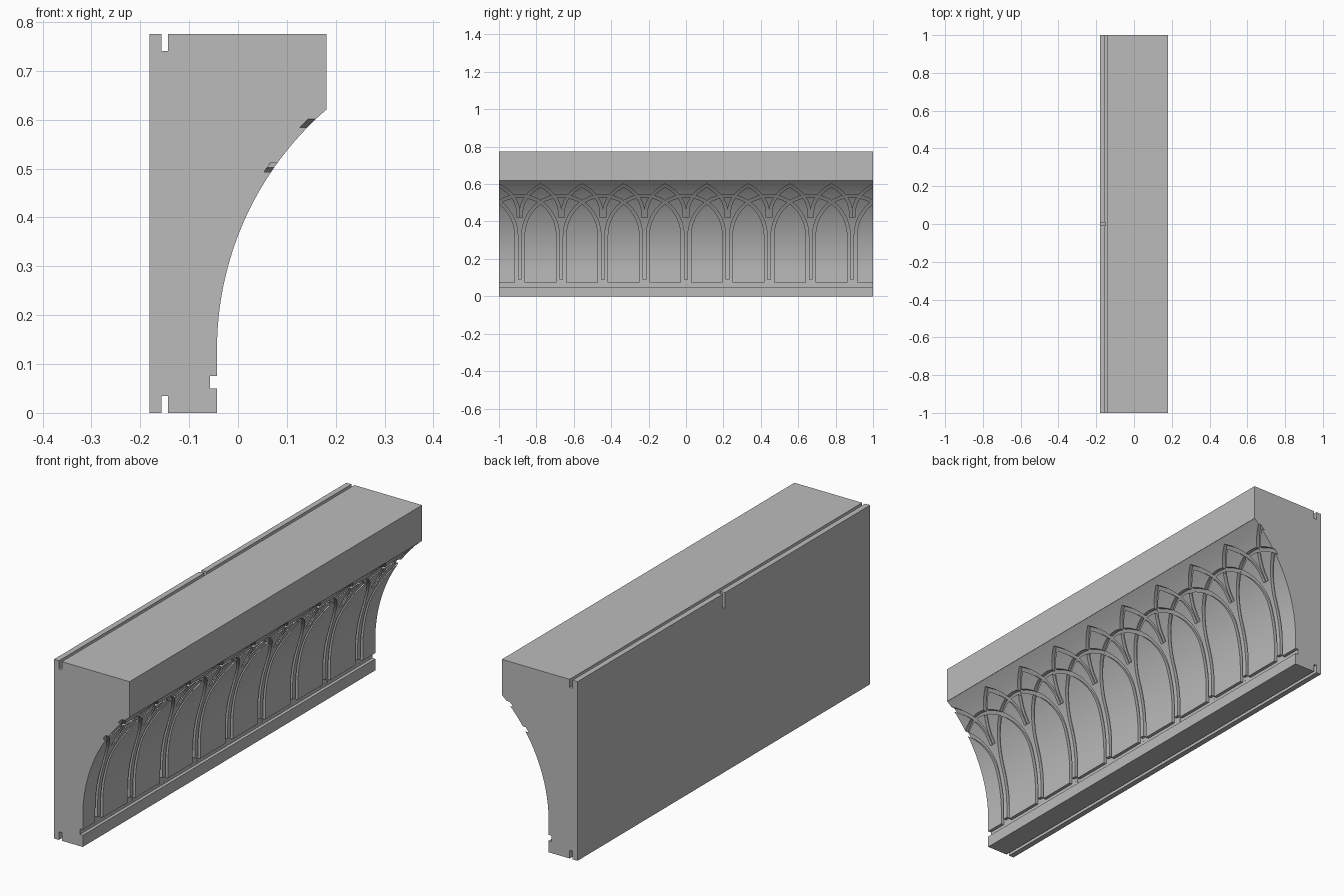
import bpy, math
from mathutils import Vector

if "Cube" in bpy.data.objects:
    bpy.data.objects.remove(bpy.data.objects["Cube"], do_unlink=True)

BAY = 2 / 9          # spacing of the pillars
BAND = 0.0155        # width of the carved bands
FACE = -0.043        # x of the lower face
SPRING, TOP, RADIUS = 0.13, 0.62, 0.65

stone = bpy.data.materials.new("stone_grey")
stone.use_nodes = True
stone.diffuse_color = (0.5, 0.5, 0.5, 1)
stone.node_tree.nodes["Principled BSDF"].inputs["Base Color"].default_value = (0.5, 0.5, 0.5, 1)


def surface(z):
    """x of the coved face at height z"""
    d = max(z - SPRING, 0)
    return FACE + RADIUS - math.sqrt(RADIUS ** 2 - d * d)


def make_object(name, verts, faces):
    mesh = bpy.data.meshes.new(name)
    mesh.from_pydata(verts, [], faces)
    mesh.materials.append(stone)
    ob = bpy.data.objects.new(name, mesh)
    bpy.context.collection.objects.link(ob)
    # consistent outward normals
    bpy.context.view_layer.objects.active = ob
    bpy.ops.object.select_all(action='DESELECT')
    ob.select_set(True)
    bpy.ops.object.mode_set(mode='EDIT')
    bpy.ops.mesh.select_all(action='SELECT')
    bpy.ops.mesh.normals_make_consistent(inside=False)
    bpy.ops.object.mode_set(mode='OBJECT')
    return ob


def ribbon(path, depth, verts, faces):
    """Add a mitred band along a (y, z) path, sunk to depth below the cove"""
    start = len(verts)
    pts = [Vector(p) for p in path]
    for i, p in enumerate(pts):
        a = (p - pts[i - 1]).normalized() if i else None
        b = (pts[i + 1] - p).normalized() if i + 1 < len(pts) else None
        a, b = a or b, b or a
        t = (a + b).normalized()
        n = Vector((-t.y, t.x)) * (BAND / 2 / max(t.dot(a), 0.3))
        for q, off in ((p + n, -depth), (p - n, -depth), (p - n, 0.03), (p + n, 0.03)):
            verts.append((surface(q.y) + off, q.x, q.y))
    for i in range(len(pts) - 1):
        r = start + 4 * i
        for k in range(4):
            m = (k + 1) % 4
            faces.append((r + k, r + m, r + 4 + m, r + 4 + k))
    end = len(verts)
    faces.append(tuple(range(start, start + 4)))
    faces.append(tuple(range(end - 4, end)))


def round_arch(pillar):
    """Two-bay arch with straight legs beside its pillars"""
    c, half, base, rise = (pillar + 1) * BAY, BAY - 0.018, 0.323, 0.214
    left = [(c - half, z) for z in (0.06, 0.13, 0.18, 0.23, 0.28)]
    right = [(c + half, z) for _, z in reversed(left)]
    arc = [(c - half * math.cos(math.pi * i / 32), base + rise * math.sin(math.pi * i / 32))
           for i in range(33)]
    return left + arc + right


def pointed_arch(pillar):
    """One-bay pointed arch rising from a short stem on each pillar"""
    c = (pillar + 0.5) * BAY
    p0, p1, p2 = Vector((0.008, 0.46)), Vector((0.02, 0.545)), Vector((BAY / 2, 0.5925))
    curve = [p0 * (1 - t) ** 2 + p1 * 2 * t * (1 - t) + p2 * t * t
             for t in (i / 10 for i in range(11))]
    side = [(BAY / 2 - 0.008, 0.42)] + [(BAY / 2 - p.x, p.y) for p in curve]
    return [(c - y, z) for y, z in side] + [(c + y, z) for y, z in reversed(side[:-1])]


def box(verts, faces, lo, hi):
    s = len(verts)
    verts += [(x, y, z) for x in (lo[0], hi[0]) for y in (lo[1], hi[1]) for z in (lo[2], hi[2])]
    faces += [tuple(s + i for i in f) for f in
              ((0, 1, 3, 2), (4, 6, 7, 5), (0, 4, 5, 1), (2, 3, 7, 6), (0, 2, 6, 4), (1, 5, 7, 3))]


# Moulding body: slotted back, grooved foot, coved face
BACK, CREST = -0.181, 0.775
S0, S1 = -0.157, -0.143
profile = [(BACK, 0), (S0, 0), (S0, 0.035), (S1, 0.035), (S1, 0), (FACE, 0),
           (FACE, 0.05), (FACE - 0.014, 0.05), (FACE - 0.014, 0.075), (FACE, 0.075)]
STEPS = 30
for i in range(STEPS + 1):
    z = SPRING + (TOP - SPRING) * i / STEPS
    profile.append((surface(z), z))
profile += [(0.181, TOP), (0.181, CREST), (S1, CREST), (S1, 0.74), (S0, 0.74),
            (S0, CREST), (BACK, CREST)]
n = len(profile)
verts = [(x, y, z) for y in (-1, 1) for x, z in profile]
faces = [tuple(range(n)), tuple(range(2 * n - 1, n - 1, -1))]
faces += [(i, (i + 1) % n, n + (i + 1) % n, n + i) for i in range(n)]
body = make_object("cornice_moulding", verts, faces)

# Carved bands: alternate arches go in separate cutters so that they can cross
cutters = []
for parity in (0, 1):
    for name, shape, depth in (("round_arch_cutter", round_arch, 0.0142),
                               ("pointed_arch_cutter", pointed_arch, 0.0150)):
        v, f = [], []
        for pillar in range(-6, 6):
            if pillar % 2 == parity:
                ribbon(shape(pillar), depth + 0.0004 * parity, v, f)
        cutters.append(make_object(name, v, f))

# Pillar feet and the small notch in the back edge
v, f = [], []
for pillar in range(-4, 5):
    y = pillar * BAY
    box(v, f, (FACE - 0.0138, y - 0.018, 0.065), (FACE + 0.03, y + 0.018, 0.09))
box(v, f, (-0.2, -0.008, 0.71), (-0.15, 0.008, 0.8))
cutters.append(make_object("foot_and_notch_cutter", v, f))

for cutter in cutters:
    cutter.hide_render = True
    mod = body.modifiers.new("carve", 'BOOLEAN')
    mod.operation = 'DIFFERENCE'
    mod.solver = 'EXACT'
    mod.object = cutter

bpy.ops.object.select_all(action='DESELECT')
body.select_set(True)
bpy.context.view_layer.objects.active = body
for mod in list(body.modifiers):
    bpy.ops.object.modifier_apply(modifier=mod.name)
for cutter in cutters:
    bpy.data.objects.remove(cutter, do_unlink=True)
bpy.ops.object.shade_smooth_by_angle(angle=math.radians(25))
